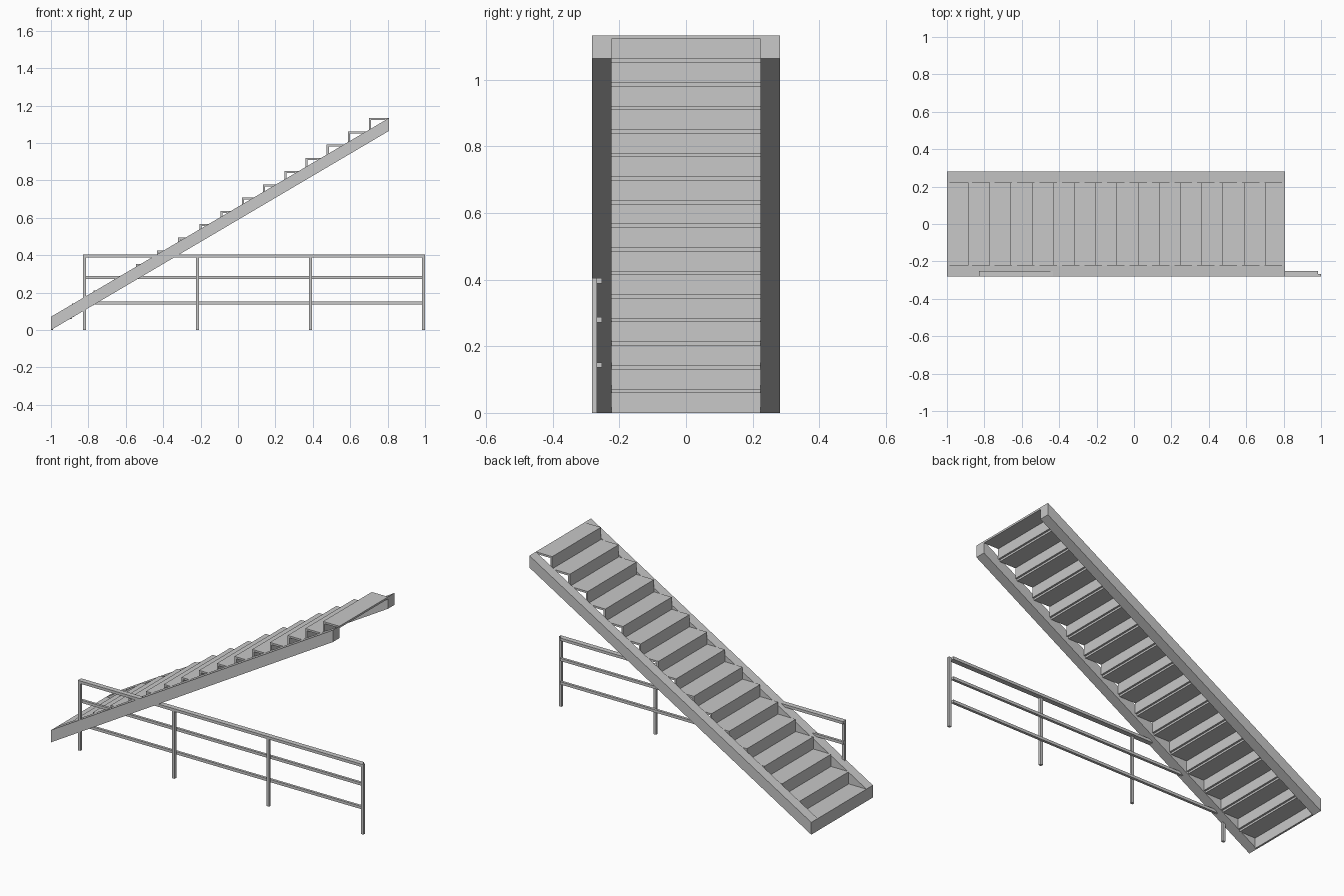
import bpy, bmesh

if "Cube" in bpy.data.objects:
    bpy.data.objects.remove(bpy.data.objects["Cube"])

STEPS, RUN, RISE, T = 16, 0.1134, 0.0708, 0.011
X0, X1 = -1.0, 0.806          # ends of the flight
OUT, INN = 0.282, 0.223       # outer and inner stringer faces

grey = bpy.data.materials.new("light grey metal")
grey.diffuse_color = (0.58, 0.58, 0.58, 1)
grey.use_nodes = True
grey.node_tree.nodes["Principled BSDF"].inputs["Base Color"].default_value = grey.diffuse_color


def finish(name, bm):
    bmesh.ops.recalc_face_normals(bm, faces=bm.faces)
    me = bpy.data.meshes.new(name)
    bm.to_mesh(me)
    bm.free()
    me.materials.append(grey)
    ob = bpy.data.objects.new(name, me)
    bpy.context.collection.objects.link(ob)
    return ob


def prism(name, profile, y0, y1):
    """Extrude an x-z outline from y0 to y1."""
    bm = bmesh.new()
    face = bm.faces.new([bm.verts.new((x, y0, z)) for x, z in profile])
    new = bmesh.ops.extrude_face_region(bm, geom=[face])["geom"]
    verts = [v for v in new if isinstance(v, bmesh.types.BMVert)]
    bmesh.ops.translate(bm, verts=verts, vec=(0, y1 - y0, 0))
    return finish(name, bm)


def box(name, x0, x1, y0, y1, z0, z1):
    return prism(name, [(x0, z0), (x1, z0), (x1, z1), (x0, z1)], y0, y1)


# Sloping side stringers with plumb-cut ends
slope = [(X0, 0.0), (X1, 1.064), (X1, 1.133), (X0, 0.071)]
prism("stringer_front", slope, -OUT, -INN)
prism("stringer_back", slope, INN, OUT)

# Thin risers and treads
for k in range(STEPS):
    x, z = X0 + k * RUN, k * RISE
    box(f"riser_{k + 1}", x, x + T, -INN, INN, z, z + RISE - T)
    box(f"tread_{k + 1}", x, min(x + RUN, X1), -INN, INN, z + RISE - T, z + RISE)

# Level guard rail: posts and cap in front, rails fixed behind them
W = 0.016
LEFT, RIGHT, TOP = -0.829, 1.0, 0.405
Y_FRONT, Y_MID, Y_BACK = -0.2815, -0.267, -0.252
for i in range(4):
    x = LEFT + i * (RIGHT - W - LEFT) / 3
    box(f"rail_post_{i + 1}", x, x + W, Y_FRONT, Y_MID, 0, TOP - W)
box("rail_cap", LEFT, RIGHT, Y_FRONT, Y_MID, TOP - W, TOP)
for name, z in (("top", TOP - W / 2), ("middle", 0.28), ("lower", 0.144)):
    box(f"{name}_rail", LEFT, RIGHT - W, Y_MID, Y_BACK, z - W / 2, z + W / 2)
